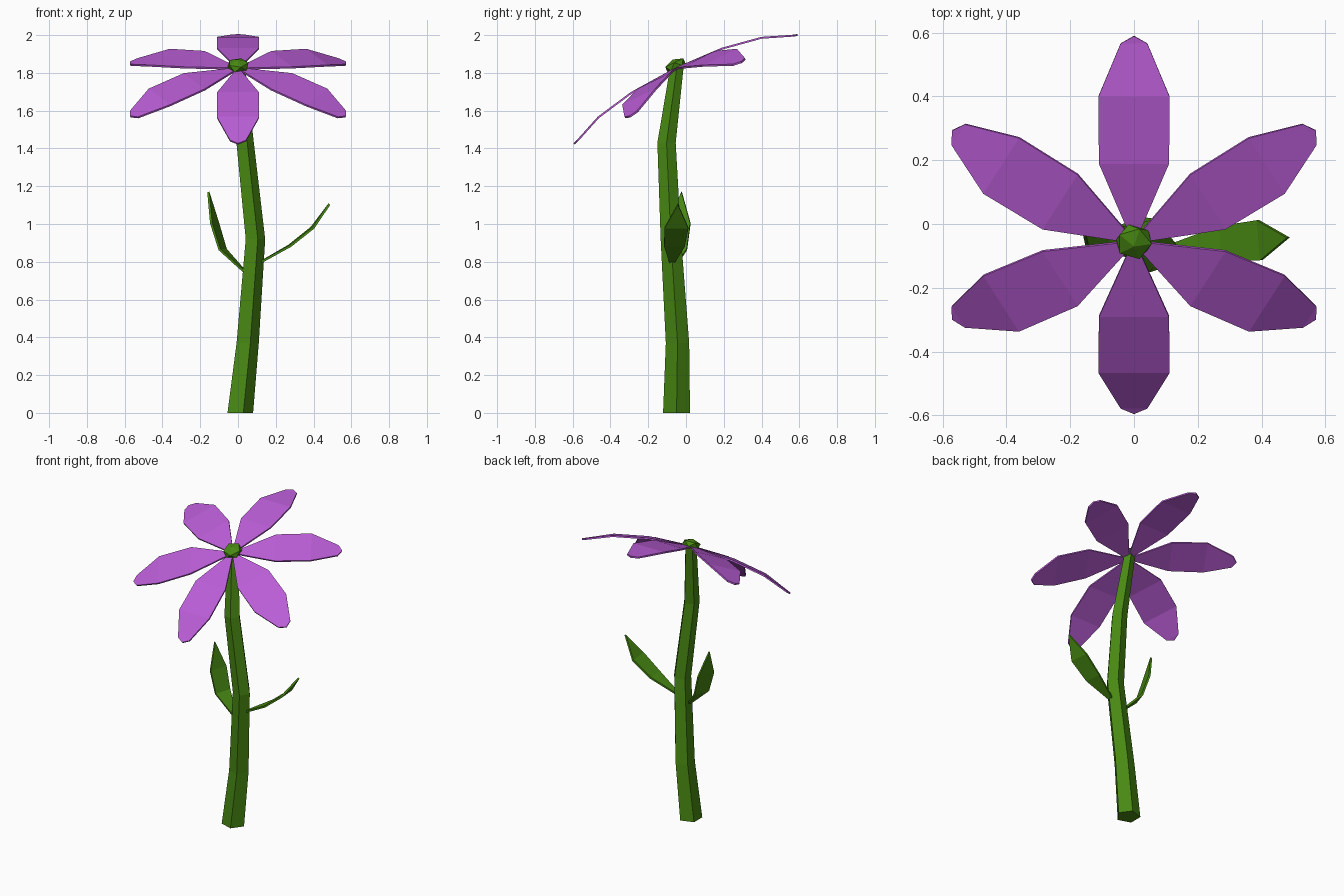
import bpy, bmesh, math
from mathutils import Matrix, Vector

cube = bpy.data.objects.get("Cube")
if cube:
    bpy.data.objects.remove(cube, do_unlink=True)


def material(name, rgb):
    mat = bpy.data.materials.new(name)
    mat.use_nodes = True
    color = (*rgb, 1)
    mat.diffuse_color = color
    mat.node_tree.nodes["Principled BSDF"].inputs["Base Color"].default_value = color
    return mat


green = material("leaf green", (0.065, 0.25, 0.006))
purple = material("petal purple", (0.49, 0.11, 0.67))


def make_object(name, bm, mat, matrix=Matrix()):
    bmesh.ops.recalc_face_normals(bm, faces=bm.faces)
    mesh = bpy.data.meshes.new(name)
    bm.to_mesh(mesh)
    bm.free()
    mesh.materials.append(mat)
    obj = bpy.data.objects.new(name, mesh)
    obj.matrix_world = matrix
    bpy.context.collection.objects.link(obj)
    return obj


def blade(name, rows, mat, matrix, thickness):
    """Thin blade along +x; rows are (distance, half width, height), zero width is a point."""
    bm = bmesh.new()
    previous = None
    for dist, half, height in rows:
        sides = [half, -half] if half else [0]
        row = [bm.verts.new((dist, y, height)) for y in sides]
        if previous:
            bm.faces.new(previous + row[::-1])
        previous = row
    obj = make_object(name, bm, mat, matrix)
    solid = obj.modifiers.new("thickness", "SOLIDIFY")
    solid.thickness = thickness
    solid.offset = 0
    return obj


# Bent, tapering five-sided stem: x, y, z, radius of each ring
stem_rings = [
    (0.005, -0.05, 0, 0.075),
    (0.045, -0.045, 0.37, 0.065),
    (0.087, -0.08, 0.92, 0.057),
    (0.033, -0.103, 1.43, 0.051),
    (0, -0.047, 1.84, 0.037),
]
SIDES = 5
bm = bmesh.new()
rings = []
for x, y, z, radius in stem_rings:
    angles = [math.tau * i / SIDES for i in range(SIDES)]
    rings.append([bm.verts.new((x + radius * math.cos(a), y + radius * math.sin(a), z))
                  for a in angles])
for low, high in zip(rings, rings[1:]):
    for i in range(SIDES):
        j = (i + 1) % SIDES
        bm.faces.new((low[i], low[j], high[j], high[i]))
bm.faces.new(rings[0][::-1])
bm.faces.new(rings[-1])
make_object("stem", bm, green)

# Flower head leans towards the front
tilt = Matrix.Rotation(math.radians(26), 4, "X")
head = Matrix.Translation((0, -0.055, 1.822)) @ tilt

# Six drooping petals
petal_rows = [
    (0.02, 0.012, 0),
    (0.267, 0.11, -0.012),
    (0.48, 0.112, -0.052),
    (0.635, 0.042, -0.115),
    (0.658, 0, -0.122),
]
for i in range(6):
    turn = Matrix.Rotation(math.radians(30 + 60 * i), 4, "Z")
    blade(f"petal_{i + 1}", petal_rows, purple, head @ turn, 0.01)

# Faceted flower centre
bm = bmesh.new()
bmesh.ops.create_icosphere(bm, subdivisions=1, radius=0.062)
bmesh.ops.scale(bm, vec=Vector((1, 1, 0.55)), verts=bm.verts)
make_object("flower_centre", bm, green, Matrix.Translation((0, -0.056, 1.84)) @ tilt)

# Two curved leaves on opposite sides of the stem
left_rows = [(0, 0.012, 0), (0.16, 0.055, 0.09), (0.28, 0.063, 0.185), (0.37, 0, 0.31)]
right_rows = [(0, 0.012, 0), (0.12, 0.055, 0.115), (0.165, 0.06, 0.255), (0.2, 0, 0.42)]
for name, rows, place, yaw in (
    ("left_leaf", left_rows, (0.115, -0.075, 0.795), 5),
    ("right_leaf", right_rows, (0.033, -0.085, 0.75), 162),
):
    matrix = Matrix.Translation(place) @ Matrix.Rotation(math.radians(yaw), 4, "Z")
    blade(name, rows, green, matrix, 0.012)
